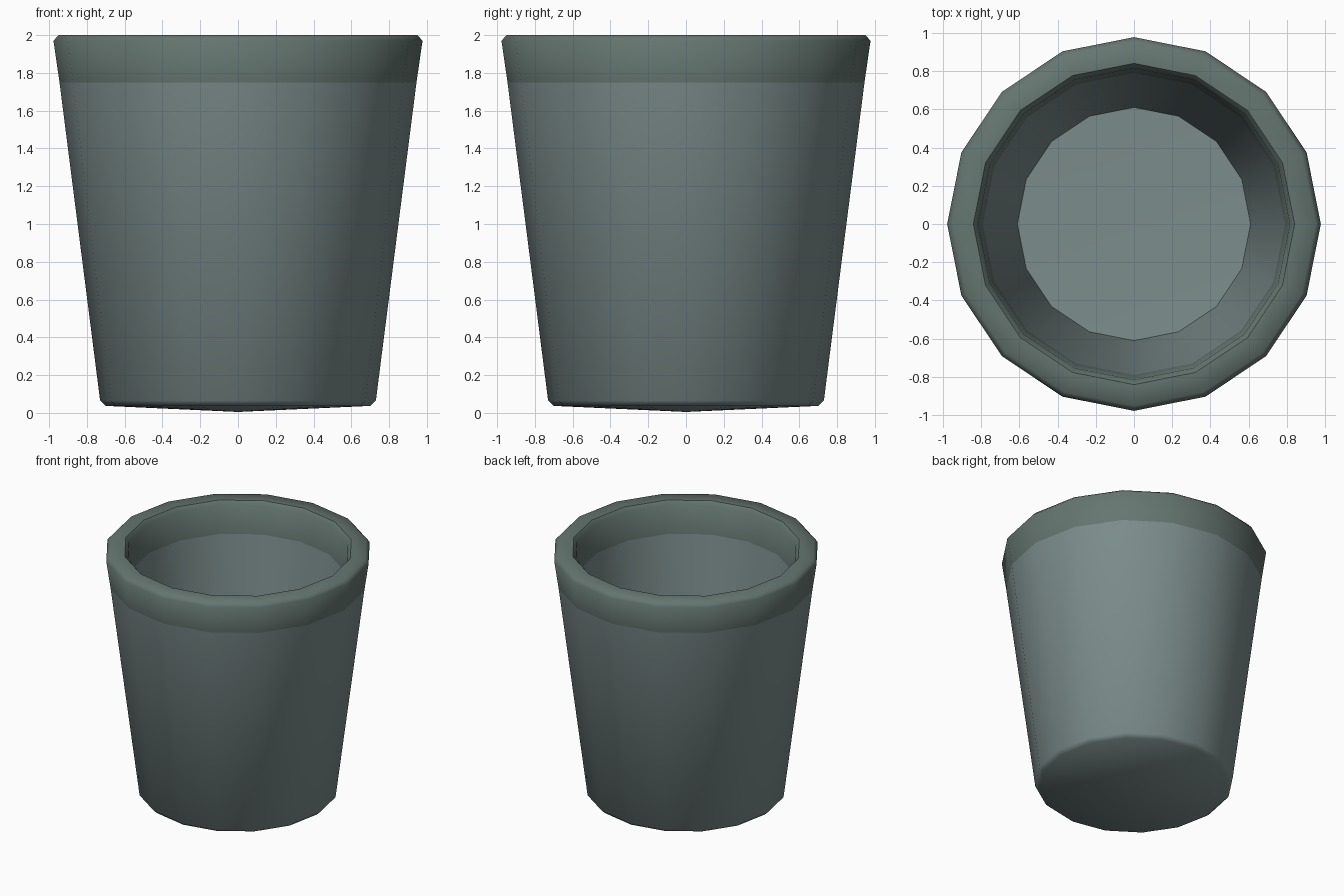
import bpy, bmesh, math

if "Cube" in bpy.data.objects:
    bpy.data.objects.remove(bpy.data.objects["Cube"])

SIDES = 16


def material(name, rgb):
    m = bpy.data.materials.new(name)
    m.diffuse_color = (*rgb, 1)
    m.use_nodes = True
    m.node_tree.nodes["Principled BSDF"].inputs["Base Color"].default_value = m.diffuse_color
    return m


# Closed cup profile (radius, height): underside, outer wall, rim, inner wall, floor
profile = [(0, 0.005), (0.70, 0.037), (0.73, 0.065), (0.945, 1.75), (0.977, 1.97),
           (0.95, 2.0), (0.84, 2.0), (0.815, 1.97), (0.79, 1.75), (0.61, 0.16), (0, 0.14)]
RIM_SEGMENTS = range(3, 8)  # profile segments painted in the darker rim colour

bm = bmesh.new()
rings = []
for r, z in profile:
    count = SIDES if r else 1
    rings.append([bm.verts.new((r * math.cos(2 * math.pi * i / SIDES),
                                r * math.sin(2 * math.pi * i / SIDES), z))
                  for i in range(count)])
for s, (low, high) in enumerate(zip(rings, rings[1:])):
    for i in range(SIDES):
        j = (i + 1) % SIDES
        if len(low) == 1:
            face = bm.faces.new((low[0], high[j], high[i]))
        elif len(high) == 1:
            face = bm.faces.new((low[i], low[j], high[0]))
        else:
            face = bm.faces.new((low[i], low[j], high[j], high[i]))
        face.material_index = int(s in RIM_SEGMENTS)
bmesh.ops.recalc_face_normals(bm, faces=bm.faces)

# Cup with two-tone body and rim
mesh = bpy.data.meshes.new("cup")
bm.to_mesh(mesh)
bm.free()
mesh.materials.append(material("cup_body", (0.20, 0.265, 0.26)))
mesh.materials.append(material("cup_rim", (0.13, 0.18, 0.16)))
cup = bpy.data.objects.new("cup", mesh)
bpy.context.collection.objects.link(cup)
bpy.context.view_layer.objects.active = cup
cup.select_set(True)
bpy.ops.object.shade_smooth_by_angle(angle=math.radians(50))
